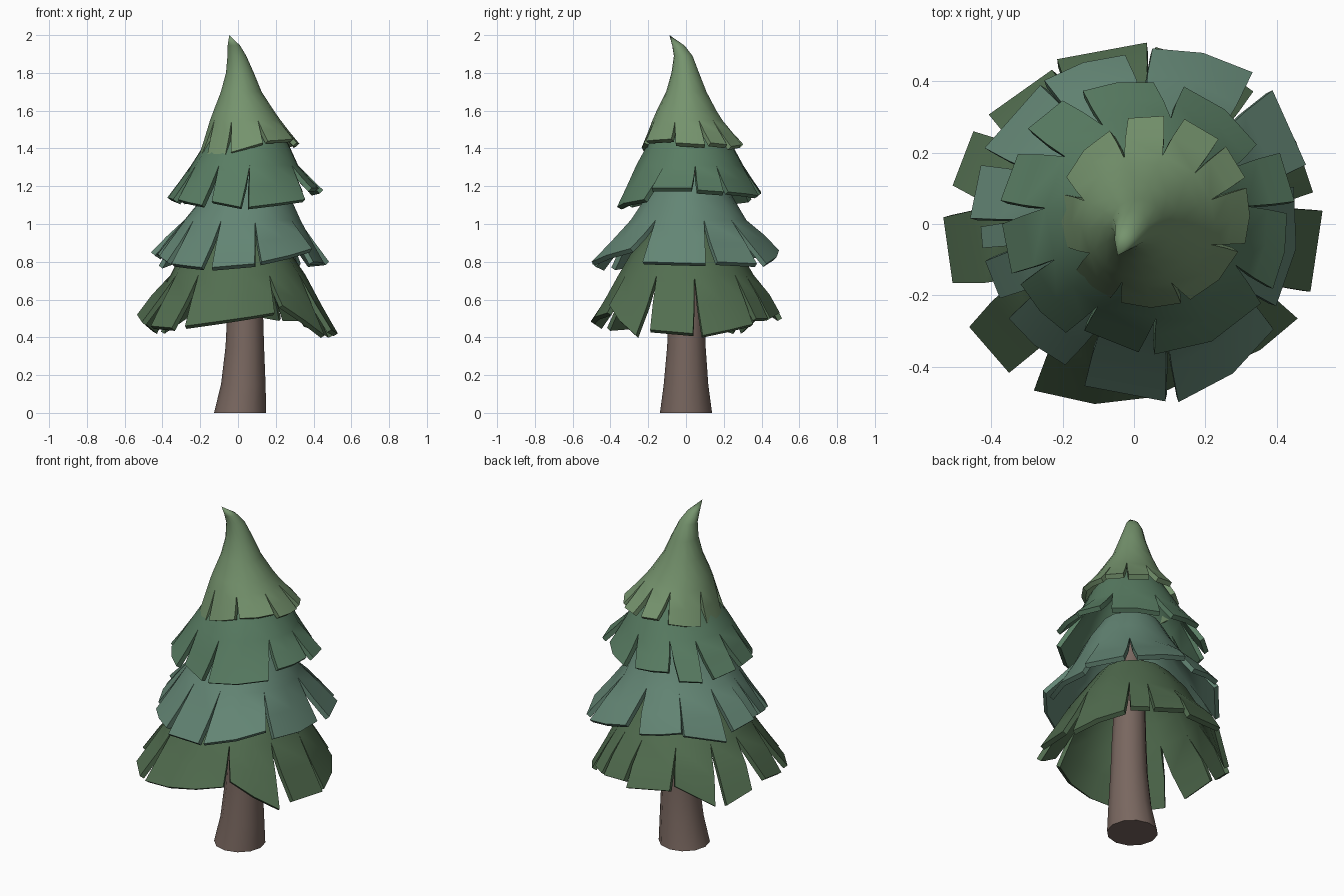
import bpy, bmesh
from math import cos, sin, radians

if "Cube" in bpy.data.objects:
    bpy.data.objects.remove(bpy.data.objects["Cube"])


def finish(bm, name, color, thickness=0.0, angle=35):
    me = bpy.data.meshes.new(name)
    bm.to_mesh(me)
    bm.free()
    ob = bpy.data.objects.new(name, me)
    bpy.context.collection.objects.link(ob)
    mat = bpy.data.materials.new(name + "_colour")
    mat.diffuse_color = (*color, 1)
    mat.use_nodes = True
    mat.node_tree.nodes["Principled BSDF"].inputs["Base Color"].default_value = mat.diffuse_color
    me.materials.append(mat)
    bpy.ops.object.select_all(action='DESELECT')
    bpy.context.view_layer.objects.active = ob
    ob.select_set(True)
    if thickness:
        mod = ob.modifiers.new("thickness", 'SOLIDIFY')
        mod.thickness = thickness
        mod.offset = -1
        bpy.ops.object.modifier_apply(modifier=mod.name)
    bpy.ops.object.shade_smooth_by_angle(angle=radians(angle))
    return ob


def foliage(name, color, rows, strips, tip_centre=(0, 0), droop=0.0):
    """Skirt: closed rings (cx, cy, r, z) from the top down, then separate strips
    (start angle, end angle, radius or radius pair, start z, end z) below the last ring.
    droop bends the strips on the back left side downwards."""
    bm = bmesh.new()
    count = len(strips)
    for i, (a0, a1, r, z0, z1) in enumerate(strips):
        r0, r1 = r if isinstance(r, tuple) else (r, r)
        prev_end = strips[i - 1][1] - (360 if i == 0 else 0)
        next_start = strips[(i + 1) % count][0] + (360 if i == count - 1 else 0)
        b0, b1 = (a0 + prev_end) / 2, (a1 + next_start) / 2
        n = max(1, round((b1 - b0) / 23))
        grid = []
        for cx, cy, rr, z in rows:
            line = []
            for k in range(n + 1):
                a = radians(b0 + (b1 - b0) * k / n)
                line.append(bm.verts.new((cx + rr * cos(a), cy + rr * sin(a), z)))
            grid.append(line)
        cx, cy, rr, zr = rows[-1]
        for s in (0.5, 1.0):
            line = []
            for k in range(n + 1):
                f = k / n
                a = radians((b0 + (b1 - b0) * f) * (1 - s) + (a0 + (a1 - a0) * f) * s)
                rt = r0 + (r1 - r0) * f
                w = s ** (1 - droop * max(0, cos(a - radians(120))))
                x = (cx + rr * cos(a)) * (1 - w) + (tip_centre[0] + rt * cos(a)) * w
                y = (cy + rr * sin(a)) * (1 - w) + (tip_centre[1] + rt * sin(a)) * w
                zs = zr + (z0 + (z1 - z0) * f - zr) * s ** 0.95
                line.append(bm.verts.new((x, y, zs)))
            grid.append(line)
        for u, d in zip(grid, grid[1:]):
            for k in range(n):
                if rows[0][2] == 0 and u is grid[0]:   # closed point
                    bm.faces.new((u[k], d[k], d[k + 1]))
                else:
                    bm.faces.new((u[k], d[k], d[k + 1], u[k + 1]))
    bmesh.ops.remove_doubles(bm, verts=bm.verts, dist=0.0005)
    bmesh.ops.delete(bm, geom=[v for v in bm.verts if not v.link_faces], context='VERTS')
    return finish(bm, name, color, 0.027)


# trunk: leaning tapered rings
bm = bmesh.new()
rings = []
for cx, cy, r, z in [(.011, 0, .138, 0), (.028, 0, .118, .15), (.036, .002, .102, .35),
                     (.038, .004, .094, .55), (.035, .01, .08, .9), (.035, .015, .05, 1.55)]:
    rings.append([bm.verts.new((cx + r * cos(radians(a)), cy + r * sin(radians(a)), z))
                  for a in range(0, 360, 30)])
for u, v in zip(rings, rings[1:]):
    for k in range(12):
        j = (k + 1) % 12
        bm.faces.new((u[k], u[j], v[j], v[k]))
bm.faces.new(rings[0][::-1])
bm.faces.new(rings[-1])
finish(bm, "trunk", (.19, .135, .115), angle=40)

# bottom branches
foliage("bottom_branches", (.085, .155, .08),
        [(0, 0, .2, .96), (-.01, 0, .295, .84), (0, 0, .36, .73)],
        [(-148, -130, .545, .46, .45), (-121, -65, (.545, .46), .46, .53),
         (-60, -30, (.47, .53), .57, .41),
         (-21, 4, .53, .44, .42), (10, 44, .51, .41, .47), (48, 60, .5, .5, .5),
         (63, 83, .5, .5, .53), (86, 115, .51, .5, .53), (118, 143, (.49, .51), .55, .43),
         (150, 168, .52, .43, .48), (178, 198, .535, .52, .48)], droop=.35)

# lower middle branches
foliage("lower_middle_branches", (.125, .235, .175),
        [(.04, .02, .16, 1.26), (.045, .015, .24, 1.13), (.025, .01, .31, 1.02)],
        [(-166, -151, .43, .83, .8), (-143, -116, .44, .79, .77), (-107, -80, (.475, .505), .77, .79),
         (-76, -37, (.515, .49), .8, .87), (-30, 13, .46, .8, .79), (19, 44, (.51, .54), .8, .79),
         (52, 84, (.54, .495), .79, .86), (93, 122, .475, .82, .86), (124, 153, .47, .84, .78),
         (159, 178, .46, .83, .85), (181, 189, .43, .84, .84)], droop=.25)

# upper middle branches
foliage("upper_middle_branches", (.1, .205, .125),
        [(.04, .02, .15, 1.53), (.045, .02, .225, 1.42), (.035, .02, .285, 1.31)],
        [(-152, -122, .36, 1.13, 1.1), (-115, -88, (.33, .36), 1.12, 1.09),
         (-81, -32, (.37, .42), 1.09, 1.13),
         (-25, 4, .43, 1.19, 1.19), (8, 26, .455, 1.18, 1.17), (33, 70, .41, 1.17, 1.15),
         (82, 111, .4, 1.16, 1.18), (120, 138, .4, 1.13, 1.12), (149, 170, .38, 1.12, 1.14),
         (180, 202, .37, 1.14, 1.13)])

# treetop with bent tip
foliage("treetop", (.18, .295, .155),
        [(-.046, -.088, 0, 2.0), (-.022, -.04, .033, 1.945), (-.006, -.014, .05, 1.89),
         (.01, -.003, .074, 1.8), (.017, .003, .108, 1.7), (.03, .005, .16, 1.6),
         (.038, .01, .187, 1.55)],
        [(-143, -116, .265, 1.37, 1.37), (-109, -72, .265, 1.38, 1.43),
         (-66, -24, .265, 1.44, 1.45), (-18, 15, .275, 1.43, 1.42), (21, 42, .28, 1.43, 1.42),
         (48, 71, .28, 1.41, 1.42), (83, 104, .275, 1.42, 1.43), (117, 157, .26, 1.4, 1.37),
         (168, 202, .255, 1.36, 1.38)], (.05, .03))
